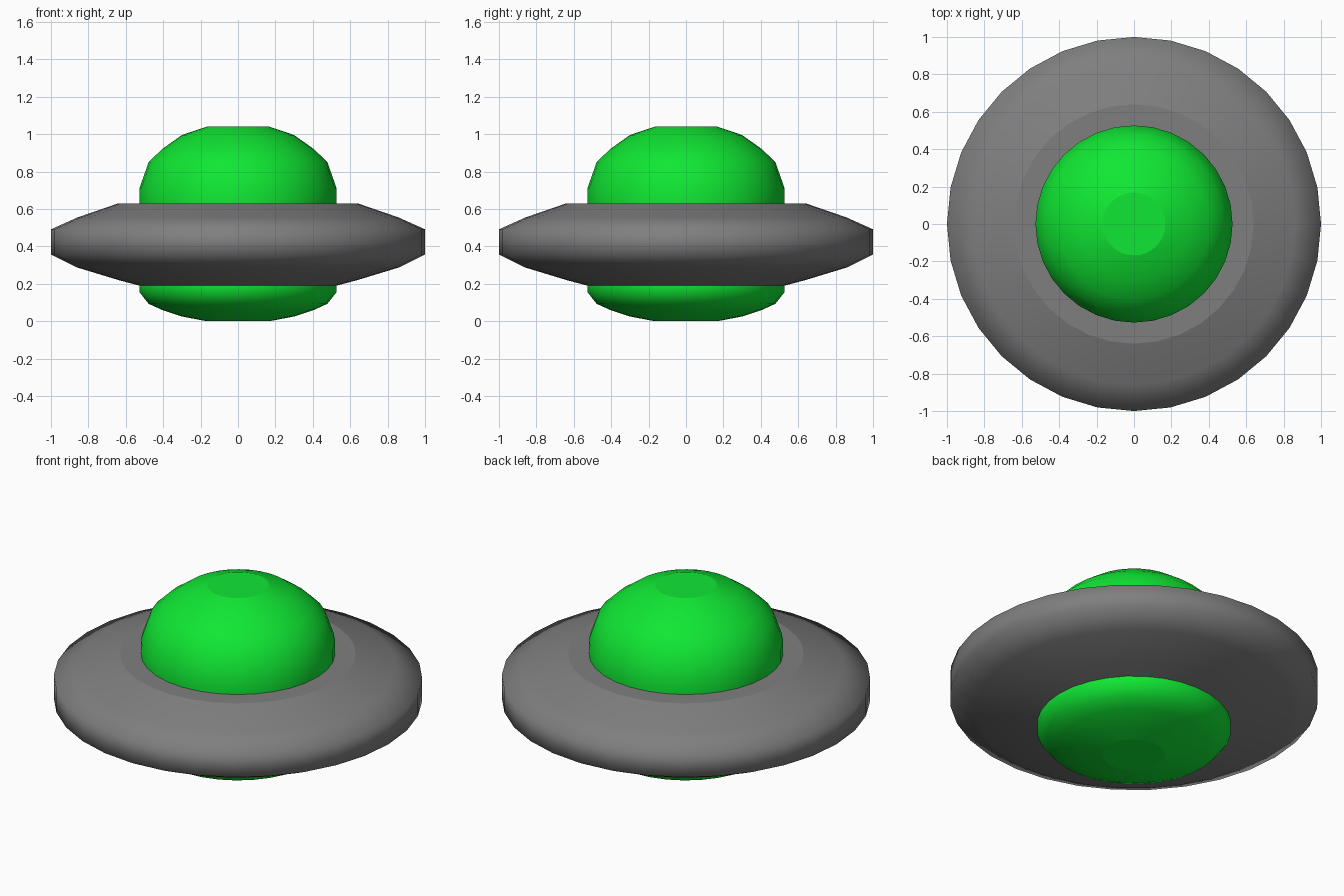
import bpy, bmesh
from math import cos, sin, pi

if "Cube" in bpy.data.objects:
    bpy.data.objects.remove(bpy.data.objects["Cube"])

SIDES = 32


def make_material(name, colour):
    mat = bpy.data.materials.new(name)
    mat.diffuse_color = (*colour, 1)
    mat.use_nodes = True
    mat.node_tree.nodes["Principled BSDF"].inputs["Base Color"].default_value = mat.diffuse_color
    return mat


green = make_material("green_glass", (0.005, 0.8, 0.033))
grey = make_material("dark_grey_metal", (0.212, 0.212, 0.212))


def lathe(name, profile, material, flat_bands=(), cap=None):
    """Revolve (radius, z) points, listed from bottom to top, about z."""
    bm = bmesh.new()
    rings = [[bm.verts.new((r * cos(2 * pi * i / SIDES), r * sin(2 * pi * i / SIDES), z))
              for i in range(SIDES)] for r, z in profile]
    for b, (low, high) in enumerate(zip(rings, rings[1:])):
        for i in range(SIDES):
            j = (i + 1) % SIDES
            face = bm.faces.new((low[i], low[j], high[j], high[i]))
            face.smooth = b not in flat_bands
    if cap == "top":
        bm.faces.new(rings[-1])
    elif cap == "bottom":
        bm.faces.new(rings[0][::-1])
    mesh = bpy.data.meshes.new(name)
    bm.to_mesh(mesh)
    bm.free()
    mesh.materials.append(material)
    obj = bpy.data.objects.new(name, mesh)
    bpy.context.collection.objects.link(obj)
    return obj


# Saucer disc, with a flat ledge around the dome
lathe("saucer_disc", [(0.527, 0.19), (0.64, 0.22), (0.86, 0.287), (1.0, 0.356),
                      (1.0, 0.491), (0.86, 0.554), (0.64, 0.63), (0.527, 0.63)],
      grey, flat_bands=(6,))

# Upper dome
lathe("upper_dome", [(0.527, 0.63), (0.527, 0.711), (0.478, 0.85), (0.406, 0.92),
                     (0.30, 0.995), (0.168, 1.04)], green, cap="top")

# Shallow lower dome, resting on the ground
lathe("lower_dome", [(0.168, 0.0), (0.30, 0.025), (0.406, 0.06), (0.478, 0.093),
                     (0.527, 0.155), (0.527, 0.19)], green, cap="bottom")
